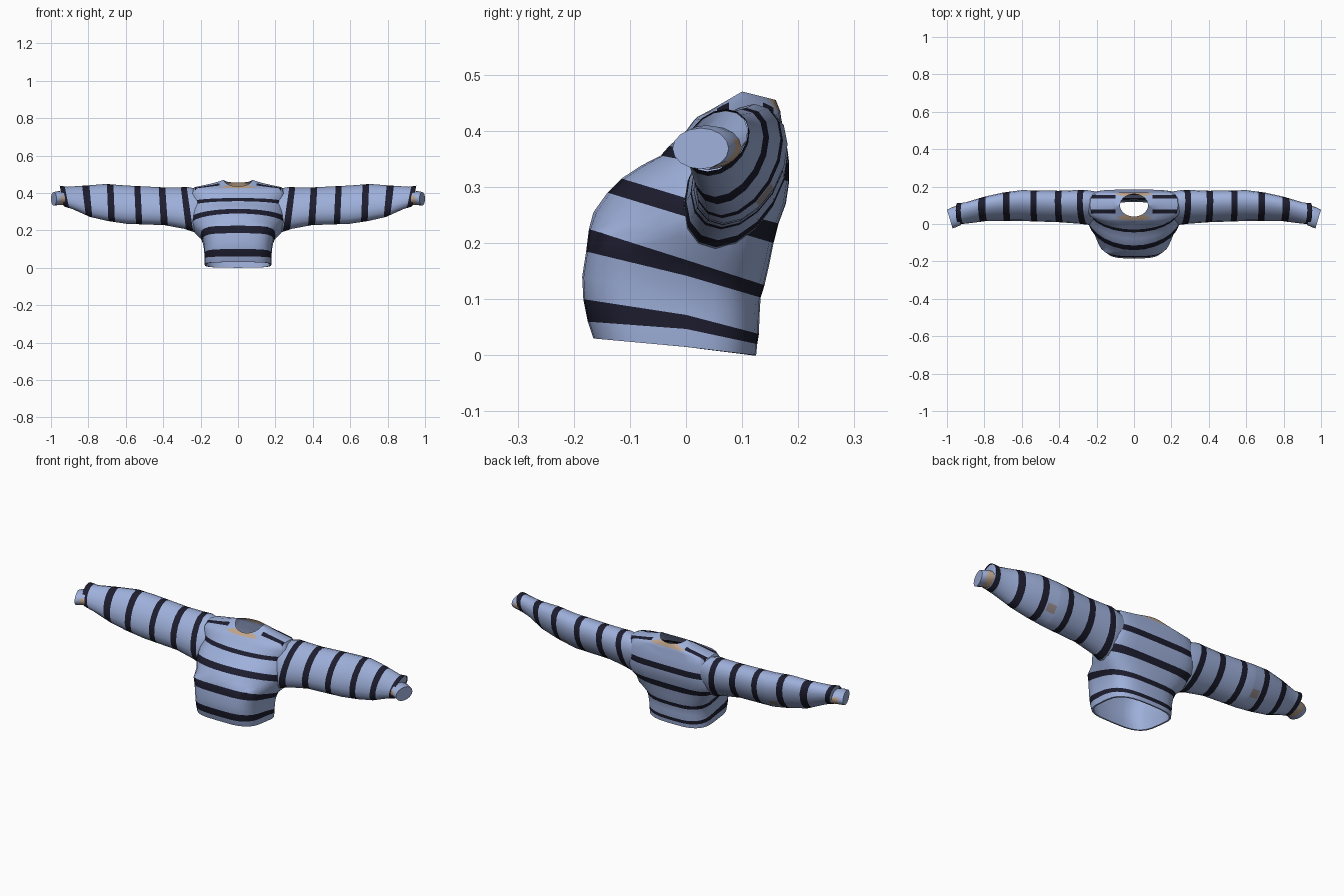
import bpy, bmesh, math
from mathutils import Vector

cube = bpy.data.objects.get("Cube")
if cube:
    bpy.data.objects.remove(cube, do_unlink=True)


def material(name, rgb):
    m = bpy.data.materials.new(name)
    m.use_nodes = True
    m.diffuse_color = (*rgb, 1)
    bsdf = m.node_tree.nodes["Principled BSDF"]
    bsdf.inputs["Base Color"].default_value = (*rgb, 1)
    bsdf.inputs["Roughness"].default_value = 0.9
    return m


BLUE, NAVY, TAN, PATCH = range(4)
MATS = [material("pale_blue_knit", (0.34, 0.43, 0.70)),
        material("dark_navy_stripe", (0.012, 0.012, 0.028)),
        material("tan_skin", (0.52, 0.37, 0.26)),
        material("worn_elbow", (0.30, 0.25, 0.25))]


def loft(bm, rings, colour):
    """Skin closed rings of points; colour(band, side) picks the material."""
    rows = [[bm.verts.new(p) for p in ring] for ring in rings]
    n = len(rows[0])
    for i, (a, b) in enumerate(zip(rows, rows[1:])):
        for j in range(n):
            k = (j + 1) % n
            f = bm.faces.new((a[j], a[k], b[k], b[j]))
            f.material_index = colour(i, j)
    return rows


def finish(bm, name):
    bmesh.ops.recalc_face_normals(bm, faces=bm.faces)
    mesh = bpy.data.meshes.new(name)
    bm.to_mesh(mesh)
    bm.free()
    for m in MATS:
        mesh.materials.append(m)
    ob = bpy.data.objects.new(name, mesh)
    bpy.context.collection.objects.link(ob)
    bpy.ops.object.select_all(action='DESELECT')
    ob.select_set(True)
    bpy.context.view_layer.objects.active = ob
    bpy.ops.object.shade_smooth_by_angle(angle=math.radians(40))


# Torso: tilted rings as front (y, z), half width, side (y, z), back (y, z)
TORSO = [
    ((-.165, .03), .178, (0, .015), (.125, 0)),
    ((-.175, .06), .180, (0, .047), (.127, .02)),
    ((-.183, .10), .180, (0, .072), (.13, .038)),
    ((-.185, .14), .182, (0, .10), (.131, .07)),
    ((-.178, .185), .19, (0, .142), (.133, .103)),
    ((-.173, .225), .20, (0, .17), (.14, .125)),
    ((-.165, .255), .235, (.03, .20), (.148, .16)),
    ((-.14, .29), .25, (.04, .235), (.156, .20)),
    ((-.115, .315), .255, (.06, .262), (.165, .235)),
    ((-.08, .338), .255, (.08, .30), (.178, .27)),
    ((-.045, .356), .25, (.09, .33), (.184, .31)),
    ((-.03, .373), .25, (.09, .353), (.184, .343)),
    ((0, .40), .25, (.095, .395), (.178, .385)),
    ((.015, .42), .235, (.10, .43), (.17, .42)),
    ((.02, .425), .13, (.10, .453), (.168, .435)),
    ((.04, .435), .075, (.10, .47), (.16, .455))]
TORSO_STRIPES = {1, 4, 7, 10}
SIDES = 28
LINED = 6


def torso_ring(index):
    front, half, side, back = TORSO[index]
    if index == len(TORSO) - 1:
        power_front = power_back = 1.0
    else:
        power_front = 0.55 if index < 6 else (1.0 if index < 12 else 0.7)
        power_back = 0.65 if index < 8 else 0.45
    ring = []
    for j in range(SIDES):
        a = math.tau * j / SIDES
        s, c = math.sin(a), math.cos(a)
        end = front if c > 0 else back
        p = power_front if c > 0 else power_back
        t = abs(c) ** p if abs(c) > 1e-6 else 0
        x = math.copysign(abs(s) ** p, s) * half if abs(s) > 1e-6 else 0
        ring.append((x, side[0] + (end[0] - side[0]) * t,
                     side[1] + (end[1] - side[1]) * t))
    return ring


def lining_ring(index):
    return [(x * .95, -.02 + (y + .02) * .95, z) for x, y, z in torso_ring(index)]


def torso_colour(band, side):
    band -= LINED
    if band == len(TORSO) - 2:
        c = math.cos(math.tau * (side + 0.5) / SIDES)
        return TAN if abs(c) > 0.73 else BLUE
    return NAVY if band in TORSO_STRIPES else BLUE


# Plain lining inside the hem, then the outer skin up to the neck
bm = bmesh.new()
loft(bm, [lining_ring(i) for i in reversed(range(LINED))] +
     [torso_ring(i) for i in range(len(TORSO))], torso_colour)

# Short shoulder dashes cut into the yoke
DASHES = ((.055, .077), (.137, .156))
cuts = [((0, y, 0), (0, 1, 0)) for d in DASHES for y in d]
cuts += [((x, 0, 0), (1, 0, 0)) for x in (-.23, -.1, .1, .23)]
for co, no in cuts:
    faces = [f for f in bm.faces if f.calc_center_median().z > .405]
    geom = set(faces)
    for f in faces:
        geom.update(f.edges)
        geom.update(f.verts)
    bmesh.ops.bisect_plane(bm, geom=list(geom), dist=1e-5,
                           plane_co=Vector(co), plane_no=Vector(no))
for f in bm.faces:
    c = f.calc_center_median()
    if c.z > .405 and .1 < abs(c.x) < .23 and any(a < c.y < b for a, b in DASHES):
        f.material_index = NAVY
finish(bm, "sweater_body")

# Sleeve control stations: x, top, bottom, front, back, slant
SLEEVE = [
    (.20, .42, .215, .015, .168, .15), (.25, .432, .19, .003, .175, .15),
    (.30, .43, .208, .008, .175, .12), (.40, .43, .228, .015, .172, .06),
    (.60, .44, .235, .022, .175, .04), (.70, .448, .25, .022, .162, .04),
    (.80, .44, .272, .02, .14, .1), (.90, .433, .315, .005, .112, .2),
    (.95, .44, .33, 0, .108, .2)]
SLEEVE_STRIPES = ((.257, .292), (.382, .418), (.517, .55),
                  (.662, .697), (.787, .824), (.915, .942))
ELBOW = (.607, .655)
AROUND = 16


def station(x):
    for a, b in zip(SLEEVE, SLEEVE[1:]):
        if x <= b[0]:
            t = (x - a[0]) / (b[0] - a[0])
            return [p + (q - p) * t for p, q in zip(a, b)]
    return SLEEVE[-1]


def tube_ring(sign, x, top, bottom, front, back, slant, lean=0.3, twist=0):
    yc, zc = (front + back) / 2, (top + bottom) / 2
    ring = []
    for j in range(AROUND):
        a = math.tau * j / AROUND
        dz = (top - bottom) / 2 * math.sin(a)
        dy = (back - front) / 2 * math.cos(a)
        ring.append((sign * (x + slant * dz + twist * dy), yc + dy + lean * dz, zc + dz))
    return ring


xs = sorted({s[0] for s in SLEEVE[:-1]} | {e for s in SLEEVE_STRIPES for e in s} | set(ELBOW))


def sleeve_colour(band, side):
    mid = (xs[band] + xs[band + 1]) / 2
    if any(a < mid < b for a, b in SLEEVE_STRIPES):
        return NAVY
    if ELBOW[0] < mid < ELBOW[1] and side == AROUND - 2:
        return PATCH
    return BLUE


def wrist_colour(band, side):
    upper = math.sin(math.tau * (side + 0.5) / AROUND) > 0.5
    return TAN if band == 1 and not upper else BLUE


for sign, label in ((1, "left"), (-1, "right")):
    bm = bmesh.new()
    loft(bm, [tube_ring(sign, *station(x)) for x in xs], sleeve_colour)
    finish(bm, label + "_sleeve")

    # Wrist stub emerging from the cuff, angled slightly forward
    bm = bmesh.new()
    rows = loft(bm, [
        tube_ring(sign, .938, .436, .33, .002, .108, .2),
        tube_ring(sign, .935, .408, .335, -.005, .098, .1, 0, .2),
        tube_ring(sign, .962, .41, .335, -.015, .088, 0, 0, .3),
        tube_ring(sign, .985, .405, .332, -.024, .076, 0, 0, .3)], wrist_colour)
    bm.faces.new(rows[-1]).material_index = BLUE
    finish(bm, label + "_wrist")
